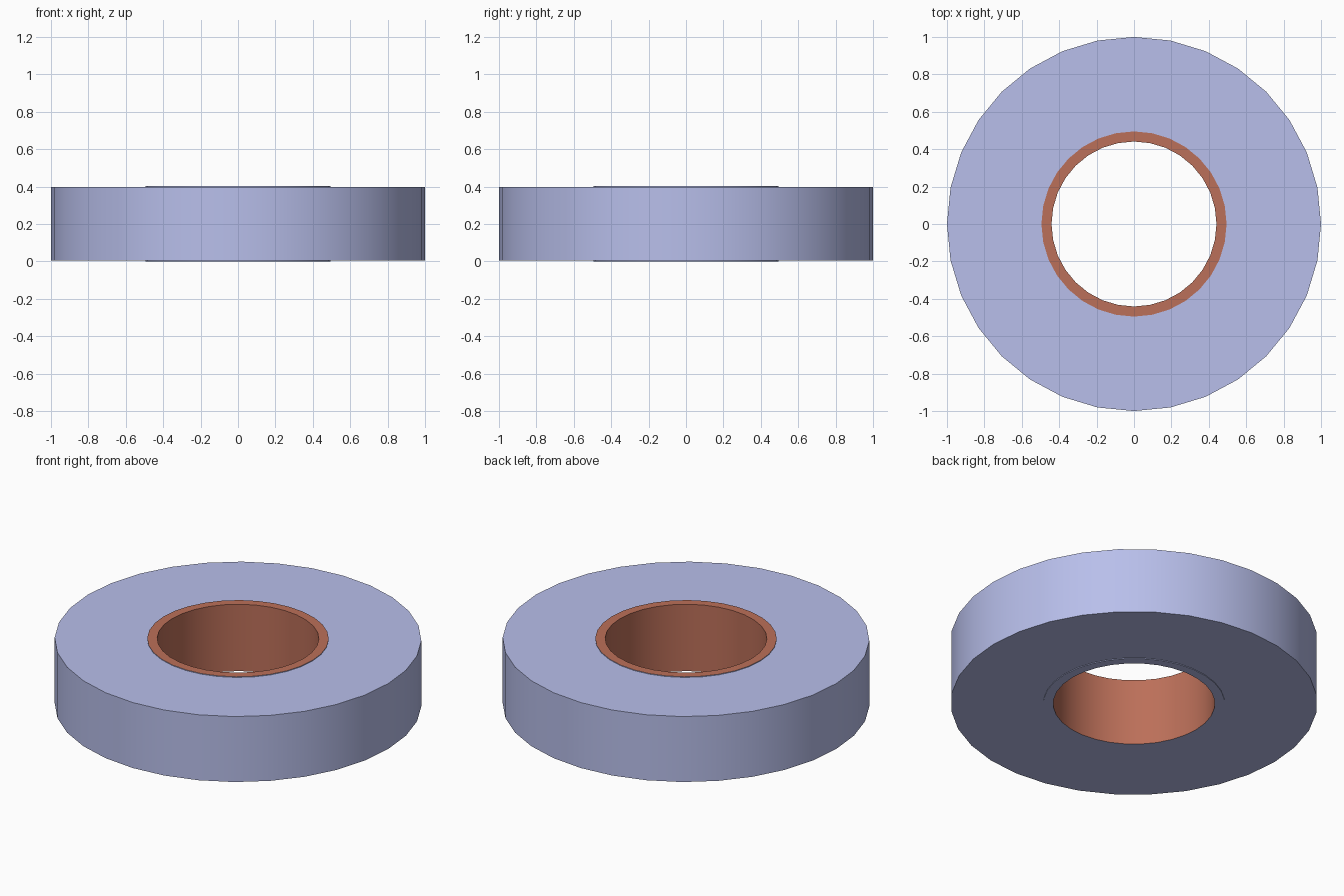
import bpy, bmesh, math

if "Cube" in bpy.data.objects:
    bpy.data.objects.remove(bpy.data.objects["Cube"])

SIDES = 32


def material(name, rgb):
    m = bpy.data.materials.new(name)
    m.diffuse_color = (*rgb, 1)
    m.use_nodes = True
    m.node_tree.nodes["Principled BSDF"].inputs["Base Color"].default_value = m.diffuse_color
    return m


# Closed ring cross-section as (radius, z), with a thin raised lip round the bore
profile = [(1.0, 0.004), (1.0, 0.398), (0.495, 0.398), (0.495, 0.402),
           (0.441, 0.402), (0.441, 0.0), (0.495, 0.0), (0.495, 0.004)]
# Segments of the profile that are copper: lip top and bore wall
copper_segments = {3, 4}

bm = bmesh.new()
loops = []
for r, z in profile:
    loops.append([bm.verts.new((r * math.cos(2 * math.pi * i / SIDES),
                                r * math.sin(2 * math.pi * i / SIDES), z))
                  for i in range(SIDES)])

for k, lower in enumerate(loops):
    upper = loops[(k + 1) % len(loops)]
    for i in range(SIDES):
        j = (i + 1) % SIDES
        face = bm.faces.new((lower[i], lower[j], upper[j], upper[i]))
        face.material_index = 1 if k in copper_segments else 0

bmesh.ops.recalc_face_normals(bm, faces=bm.faces[:])
mesh = bpy.data.meshes.new("ring_with_sleeve")
bm.to_mesh(mesh)
bm.free()

# Pale blue ring body with a copper bore
mesh.materials.append(material("pale_blue", (0.48, 0.52, 0.83)))
mesh.materials.append(material("copper", (0.50, 0.16, 0.10)))
ring = bpy.data.objects.new("ring_with_sleeve", mesh)
bpy.context.collection.objects.link(ring)

# Smooth walls, sharp rims
bpy.context.view_layer.objects.active = ring
ring.select_set(True)
bpy.ops.object.shade_smooth_by_angle(angle=math.radians(30))
